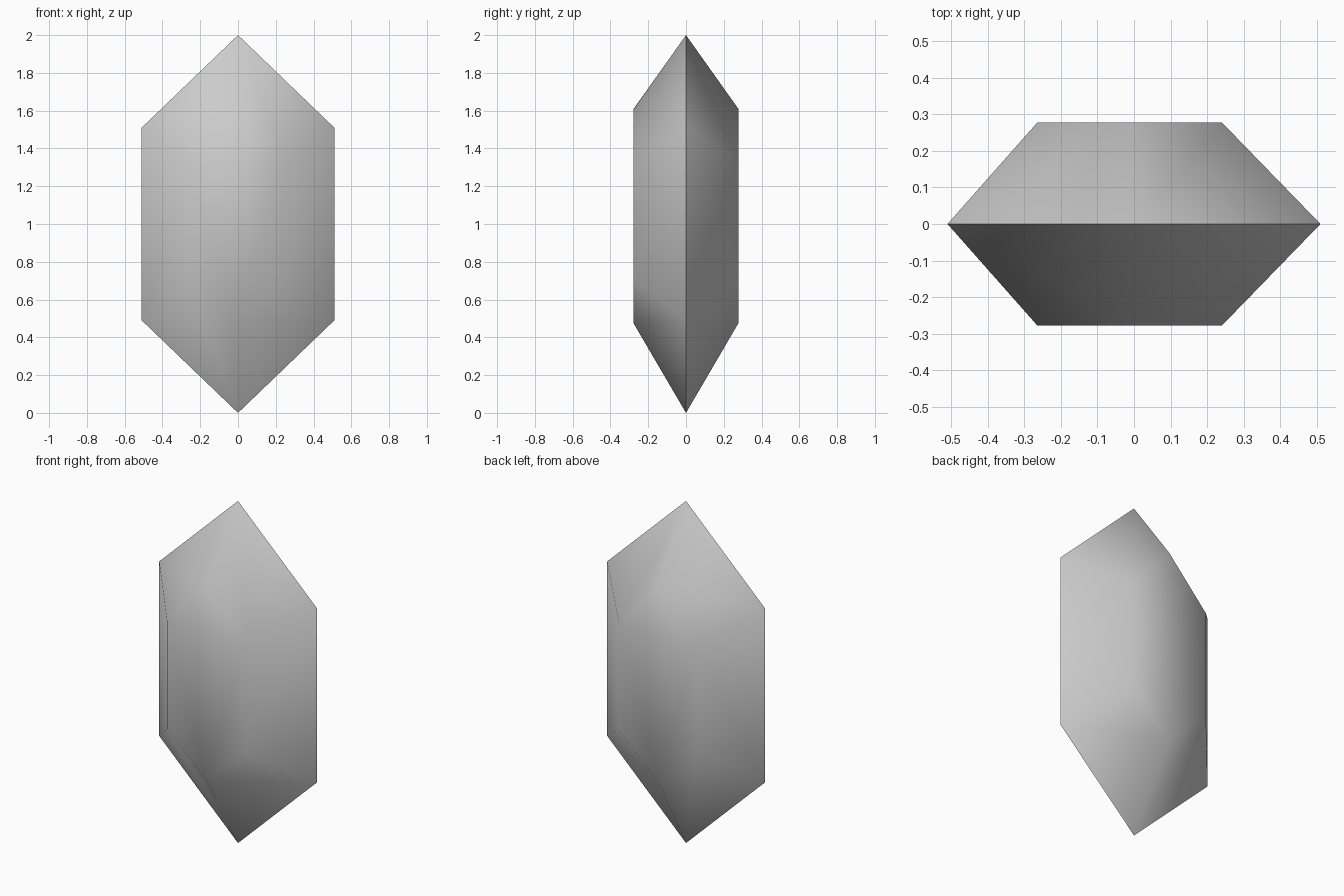
import bpy, bmesh, math

if "Cube" in bpy.data.objects:
    bpy.data.objects.remove(bpy.data.objects["Cube"])


def hex_ring(bm, cx, half_w, z_low, z_high, side_low, side_high, y):
    """Tall pointed hexagon lying in a plane of constant y."""
    pts = [(cx, z_high), (cx + half_w, side_high), (cx + half_w, side_low),
           (cx, z_low), (cx - half_w, side_low), (cx - half_w, side_high)]
    return [bm.verts.new((x, y, z)) for x, z in pts]


bm = bmesh.new()

# sharp outer rim in the middle plane
rim = hex_ring(bm, 0, 0.51, 0.0, 2.0, 0.49, 1.51, 0)

# bevelled sides and flat table, front and back
for y in (-0.277, 0.277):
    table = hex_ring(bm, -0.012, 0.253, 0.473, 1.61, 0.70, 1.335, y)
    for i in range(6):
        j = (i + 1) % 6
        bm.faces.new((rim[i], rim[j], table[j], table[i]))
    bm.faces.new(table)

bmesh.ops.recalc_face_normals(bm, faces=bm.faces)

mesh = bpy.data.meshes.new("crystal")
bm.to_mesh(mesh)
bm.free()
crystal = bpy.data.objects.new("crystal", mesh)
bpy.context.collection.objects.link(crystal)

# soft facets, crisp rim
bpy.context.view_layer.objects.active = crystal
crystal.select_set(True)
bpy.ops.object.shade_smooth_by_angle(angle=math.radians(65))
